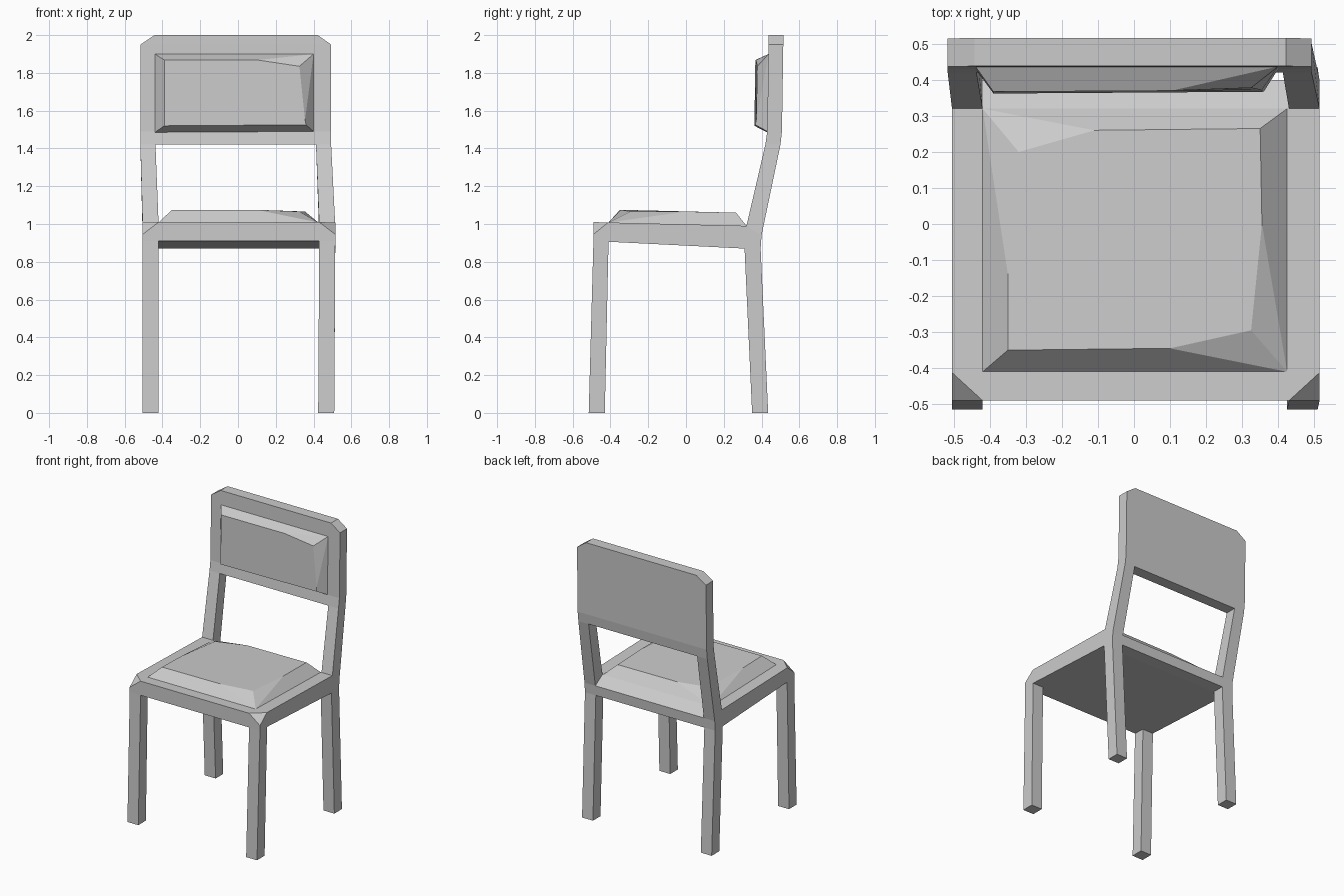
import bpy, bmesh
from mathutils import Vector

if "Cube" in bpy.data.objects:
    bpy.data.objects.remove(bpy.data.objects["Cube"])


def make_object(name, verts, faces, cuts=()):
    """Flat-faced mesh; each cut is (point, normal) and removes the outer side."""
    bm = bmesh.new()
    vs = [bm.verts.new(v) for v in verts]
    for f in faces:
        bm.faces.new([vs[i] for i in f])
    for point, normal in cuts:
        bmesh.ops.bisect_plane(bm, geom=bm.verts[:] + bm.edges[:] + bm.faces[:],
                               plane_co=point, plane_no=normal, clear_outer=True)
        bmesh.ops.holes_fill(bm, edges=[e for e in bm.edges if e.is_boundary], sides=0)
    bmesh.ops.recalc_face_normals(bm, faces=bm.faces[:])
    mesh = bpy.data.meshes.new(name)
    bm.to_mesh(mesh)
    bm.free()
    obj = bpy.data.objects.new(name, mesh)
    bpy.context.collection.objects.link(obj)
    return obj


def loft(name, rings, cuts=()):
    """Skin a stack of equal-length point rings and cap both ends."""
    n = len(rings[0])
    verts = [p for ring in rings for p in ring]
    faces = [tuple(range(n)), tuple(range(len(verts) - n, len(verts)))]
    for r in range(len(rings) - 1):
        for i in range(n):
            j = (i + 1) % n
            faces.append((r * n + i, r * n + j, (r + 1) * n + j, (r + 1) * n + i))
    return make_object(name, verts, faces, cuts)


def rect(x0, x1, y0, y1, z0, z1=None):
    """Rectangle ring; z0 at its front edge, z1 at its back edge."""
    z1 = z0 if z1 is None else z1
    return [(x0, y0, z0), (x1, y0, z0), (x1, y1, z1), (x0, y1, z1)]


def cushion(name, base, corners):
    """Bevelled pad: a corner has one raised point, or three where it is worn down."""
    verts = list(base)
    ids = []
    for pts in corners:
        ids.append(list(range(len(verts), len(verts) + len(pts))))
        verts += pts
    faces = [(0, 1, 2, 3), tuple(i for c in ids for i in c)]
    for k in range(4):
        m = (k + 1) % 4
        faces.append((k, m, ids[m][0], ids[k][-1]))
        faces += [(k, a, b) for a, b in zip(ids[k], ids[k][1:])]
    return make_object(name, verts, faces)


# Seat frame: side profile swept across x, front top corners cut off
XL, XR = -0.505, 0.515
profile = [(-0.49, 0.91), (-0.49, 1.01), (0.32, 0.99), (0.40, 0.94), (0.395, 0.87), (0.31, 0.87)]
cuts = [(Vector((x - s * 0.085, -0.49, 1.01)), Vector((s / 0.085, -1 / 0.08, 1 / 0.065)))
        for x, s in ((XL, -1), (XR, 1))]
loft("seat", [[(x, y, z) for y, z in profile] for x in (XL, XR)], cuts)

for side, s in (("left", -1), ("right", 1)):
    # Each post is 0.08 to 0.09 wide around these centres
    seat_x, foot_x, top_x = 0.005 + s * 0.4675, 0.002 + s * 0.465, -0.012 + s * 0.465
    w, t = 0.0425, 0.04
    # Legs, splayed slightly forward and backward
    loft(f"front_leg_{side}", [rect(foot_x - w, foot_x + w, -0.515, -0.43, 0),
                               rect(seat_x - w, seat_x + w, -0.49, -0.41, 0.91)])
    loft(f"back_leg_{side}", [rect(foot_x - w, foot_x + w, 0.35, 0.435, 0),
                              rect(seat_x - w, seat_x + w, 0.31, 0.395, 0.87)])
    # Leaning back posts
    loft(f"back_post_{side}", [rect(seat_x - w, seat_x + w, 0.32, 0.40, 0.99, 0.94),
                               rect(top_x - t, top_x + t, 0.42, 0.50, 1.42)])

# Backrest panel with clipped top corners
loft("backrest", [rect(-0.517, 0.493, 0.42, 0.50, 1.42),
                  rect(-0.517, 0.493, 0.43, 0.508, 1.49),
                  rect(-0.517, 0.493, 0.437, 0.515, 1.95),
                  rect(-0.442, 0.422, 0.438, 0.516, 2.0)])

# Seat cushion, worn at front right and back left
cushion("seat_cushion", rect(-0.42, 0.425, -0.41, 0.32, 1.008, 0.99), [
    [(-0.35, -0.35, 1.075)],
    [(0.10, -0.345, 1.075), (0.325, -0.295, 1.066), (0.355, 0.0, 1.066)],
    [(0.35, 0.265, 1.06)],
    [(-0.11, 0.26, 1.06), (-0.32, 0.20, 1.055), (-0.35, -0.14, 1.07)]])

# Back cushion, worn at the upper right
cushion("back_cushion",
        [(-0.44, 0.43, 1.485), (0.40, 0.43, 1.49), (0.40, 0.437, 1.90), (-0.44, 0.437, 1.90)], [
    [(-0.39, 0.362, 1.52)],
    [(0.36, 0.367, 1.525)],
    [(0.355, 0.372, 1.55), (0.325, 0.378, 1.835), (0.105, 0.37, 1.868)],
    [(-0.39, 0.367, 1.868)]])
